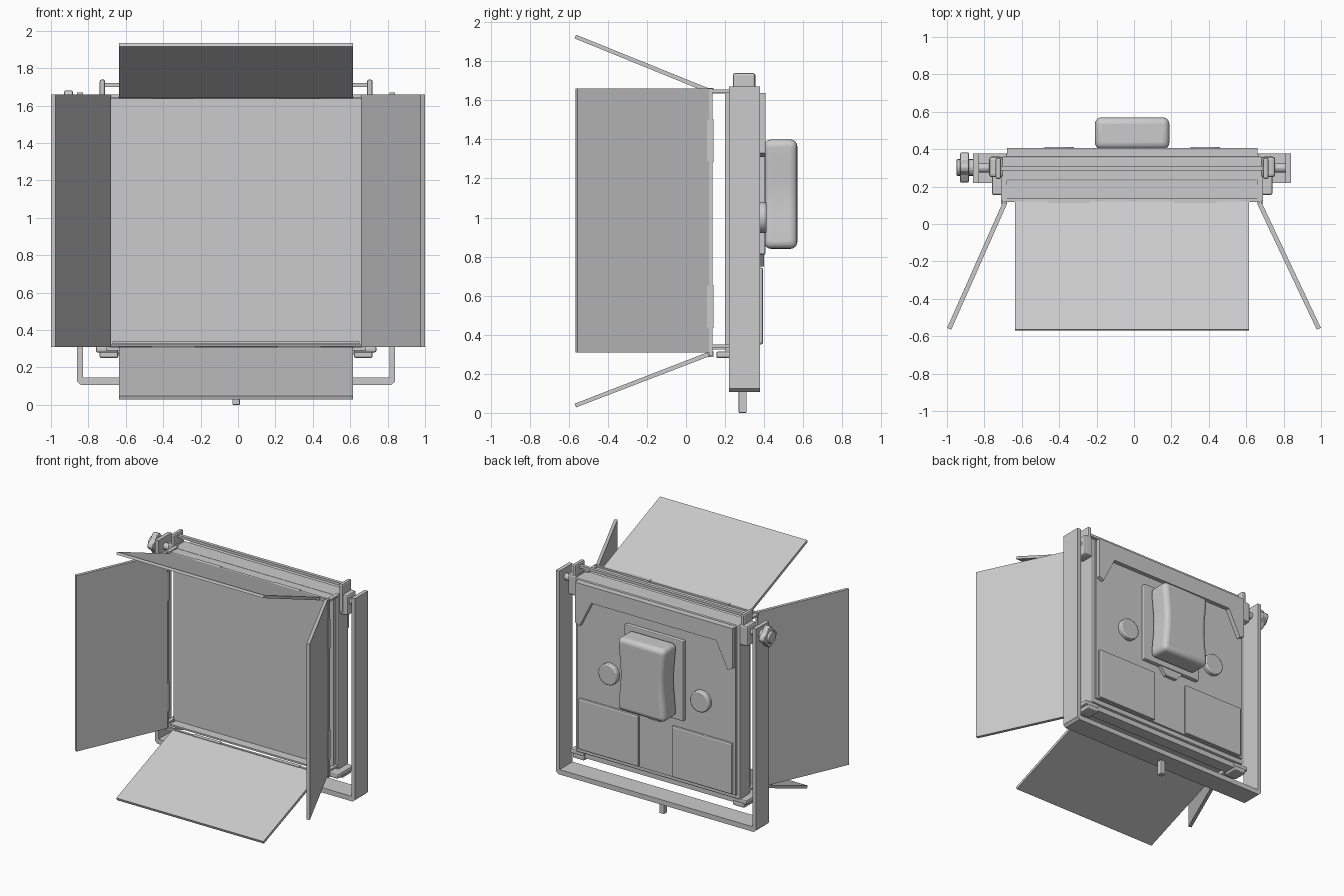
import bpy, bmesh, math
from mathutils import Matrix, Vector

if "Cube" in bpy.data.objects:
    bpy.data.objects.remove(bpy.data.objects["Cube"])

grey = bpy.data.materials.new("light_grey")
grey.use_nodes = True
grey.diffuse_color = (0.6, 0.6, 0.6, 1)
grey.node_tree.nodes["Principled BSDF"].inputs["Base Color"].default_value = (0.6, 0.6, 0.6, 1)

CX = -0.01  # lamp centre line
SIDES = (("left", 1), ("right", -1))


def finish(name, bm, bevel=0, segments=2, smooth=False):
    bmesh.ops.recalc_face_normals(bm, faces=bm.faces)
    mesh = bpy.data.meshes.new(name)
    bm.to_mesh(mesh)
    bm.free()
    mesh.materials.append(grey)
    ob = bpy.data.objects.new(name, mesh)
    bpy.context.collection.objects.link(ob)
    if bevel:
        mod = ob.modifiers.new("bevel", "BEVEL")
        mod.width, mod.segments = bevel, segments
        mod.limit_method, mod.angle_limit = "ANGLE", math.radians(40)
    if smooth:
        bpy.ops.object.select_all(action="DESELECT")
        ob.select_set(True)
        bpy.context.view_layer.objects.active = ob
        bpy.ops.object.shade_smooth_by_angle(angle=math.radians(40))
    return ob


def prism(name, points, axis, start, end, **kw):
    """Extrude a flat outline along the given axis."""
    bm = bmesh.new()
    place = {"X": lambda a, b, e: (e, a, b),
             "Y": lambda a, b, e: (a, e, b),
             "Z": lambda a, b, e: (a, b, e)}[axis]
    face = bm.faces.new([bm.verts.new(place(a, b, start)) for a, b in points])
    out = bmesh.ops.extrude_face_region(bm, geom=[face])
    verts = [v for v in out["geom"] if isinstance(v, bmesh.types.BMVert)]
    bmesh.ops.translate(bm, verts=verts, vec=Vector(place(0, 0, end - start)))
    return finish(name, bm, **kw)


def box(name, x, y, z, **kw):
    outline = [(x[0], z[0]), (x[1], z[0]), (x[1], z[1]), (x[0], z[1])]
    return prism(name, outline, "Y", y[0], y[1], **kw)


def wide(name, half, y, z, **kw):
    return box(name, (CX - half, CX + half), y, z, **kw)


def sided(s, near, far):
    return sorted((CX + s * near, CX + s * far))


def cylinder(name, centre, radius, depth, axis, sides=32, **kw):
    bm = bmesh.new()
    turn = Matrix.Rotation(math.pi / 2, 4, "Y" if axis == "X" else "X")
    bmesh.ops.create_cone(bm, cap_ends=True, segments=sides, radius1=radius, radius2=radius,
                          depth=depth, matrix=Matrix.Translation(centre) @ turn)
    return finish(name, bm, **kw)


# Lamp housing in stepped layers
wide("front_panel", 0.68, (0.20, 0.24), (0.32, 1.645))
wide("housing", 0.70, (0.23, 0.36), (0.31, 1.65), bevel=0.01)
wide("back_plate", 0.675, (0.35, 0.375), (0.345, 1.637))
wide("bottom_rail", 0.70, (0.25, 0.34), (0.27, 0.32))
wide("top_lip", 0.68, (0.13, 0.21), (1.635, 1.648))
wide("bottom_lip", 0.66, (0.13, 0.21), (0.325, 0.338))
wide("top_rod", 0.71, (0.285, 0.31), (1.70, 1.72))

# Top flange with tapering corner gussets
half = [(0.67, 1.637), (0.67, 1.33), (0.63, 1.31), (0.53, 1.51)]
flange = [(CX + x, z) for x, z in half] + [(CX - x, z) for x, z in reversed(half)]
prism("back_flange", flange, "Y", 0.365, 0.407)

# Power unit with a slight waist
wide("power_unit_plate", 0.25, (0.37, 0.407), (0.81, 1.425), bevel=0.008)
prism("plate_tab", [(CX - 0.11, 0.82), (CX - 0.05, 0.75), (CX + 0.05, 0.75), (CX + 0.11, 0.82)],
      "Y", 0.37, 0.40)
steps = [i / 12 for i in range(13)]
edge = [(0.2 - 0.018 * math.sin(math.pi * t) ** 2, 0.84 + 0.56 * t) for t in steps]
unit = [(CX + x, z) for x, z in edge] + [(CX - x, z) for x, z in reversed(edge)]
prism("power_unit", unit, "Y", 0.40, 0.57, bevel=0.035, segments=4, smooth=True)

# Front ring holding the doors
for label, z in (("top", 1.64), ("bottom", 0.29)):
    wide("ring_" + label, 0.695, (0.118, 0.136), (z, z + 0.02))
    for side, s in SIDES:
        box(f"hinge_{label}_{side}", sided(s, 0.225, 0.45), (0.108, 0.14), (z - 0.003, z + 0.023))

for side, s in SIDES:
    box("ring_" + side, sided(s, 0.675, 0.695), (0.118, 0.136), (0.29, 1.66))
    for label, z in (("upper", 1.285), ("lower", 0.435)):
        box(f"hinge_{side}_{label}", sided(s, 0.67, 0.70), (0.108, 0.14), (z, z + 0.22))
        box(f"ring_clip_{side}_{label}", sided(s, 0.67, 0.70), (0.125, 0.25),
            (1.64, 1.655) if label == "upper" else (0.335, 0.35))
    # Rear pads and dials
    box("rear_pad_" + side, sided(s, 0.14, 0.655), (0.37, 0.395), (0.35, 0.745), bevel=0.012)
    cylinder("dial_" + side, (CX + s * 0.39, 0.39, 1.0), 0.08, 0.045, "Y", bevel=0.008, smooth=True)
    # Corner posts and brackets
    box("post_" + side, sided(s, 0.70, 0.73), (0.24, 0.355), (1.52, 1.74), bevel=0.012)
    box("post_block_" + side, sided(s, 0.69, 0.765), (0.25, 0.36), (1.50, 1.66), bevel=0.015)
    box("lower_bracket_" + side, sided(s, 0.63, 0.75), (0.155, 0.35), (0.28, 0.315), bevel=0.01)
    box("lower_foot_" + side, sided(s, 0.63, 0.73), (0.24, 0.35), (0.25, 0.29), bevel=0.01)
    cylinder("pivot_" + side, (CX + s * 0.77, 0.30, 1.60), 0.025, 0.16, "X", sides=16)
    # Side door
    hinge, tip = CX + s * 0.68, s * 0.995
    prism("door_" + side, [(hinge - s * 0.012, 0.11), (hinge + s * 0.01, 0.12),
                           (tip + s * 0.004, -0.555), (tip - s * 0.018, -0.565)], "Z", 0.31, 1.66)

# Top and bottom doors
prism("door_top", [(0.11, 1.64), (0.12, 1.66), (-0.563, 1.936), (-0.57, 1.917)],
      "X", CX - 0.625, CX + 0.615 + 0.01)
prism("door_bottom", [(0.11, 0.31), (0.12, 0.29), (-0.563, 0.028), (-0.57, 0.047)],
      "X", CX - 0.625, CX + 0.625)

# Mounting yoke, spigot and tilt knob
outer = [(0.85, 1.67), (0.85, 0.125), (0.83, 0.107)]
inner = [(0.82, 0.145), (0.82, 1.67)]
yoke = ([(CX + x, z) for x, z in outer] + [(CX - x, z) for x, z in reversed(outer)]
        + [(CX - x, z) for x, z in reversed(inner)] + [(CX + x, z) for x, z in inner])
prism("yoke", yoke, "Y", 0.22, 0.378)
box("spigot", (CX - 0.02, CX + 0.02), (0.27, 0.31), (0, 0.12), bevel=0.004)
cylinder("knob_hub", (-0.90, 0.302, 1.60), 0.045, 0.10, "X", sides=16, bevel=0.008)
lobes = []
for i in range(24):
    a = math.tau * i / 24
    r = 0.07 + 0.012 * math.cos(4 * a)
    lobes.append((0.302 + r * math.cos(a), 1.60 + r * math.sin(a)))
prism("tilt_knob", lobes, "X", -0.93, -0.882, bevel=0.008)
